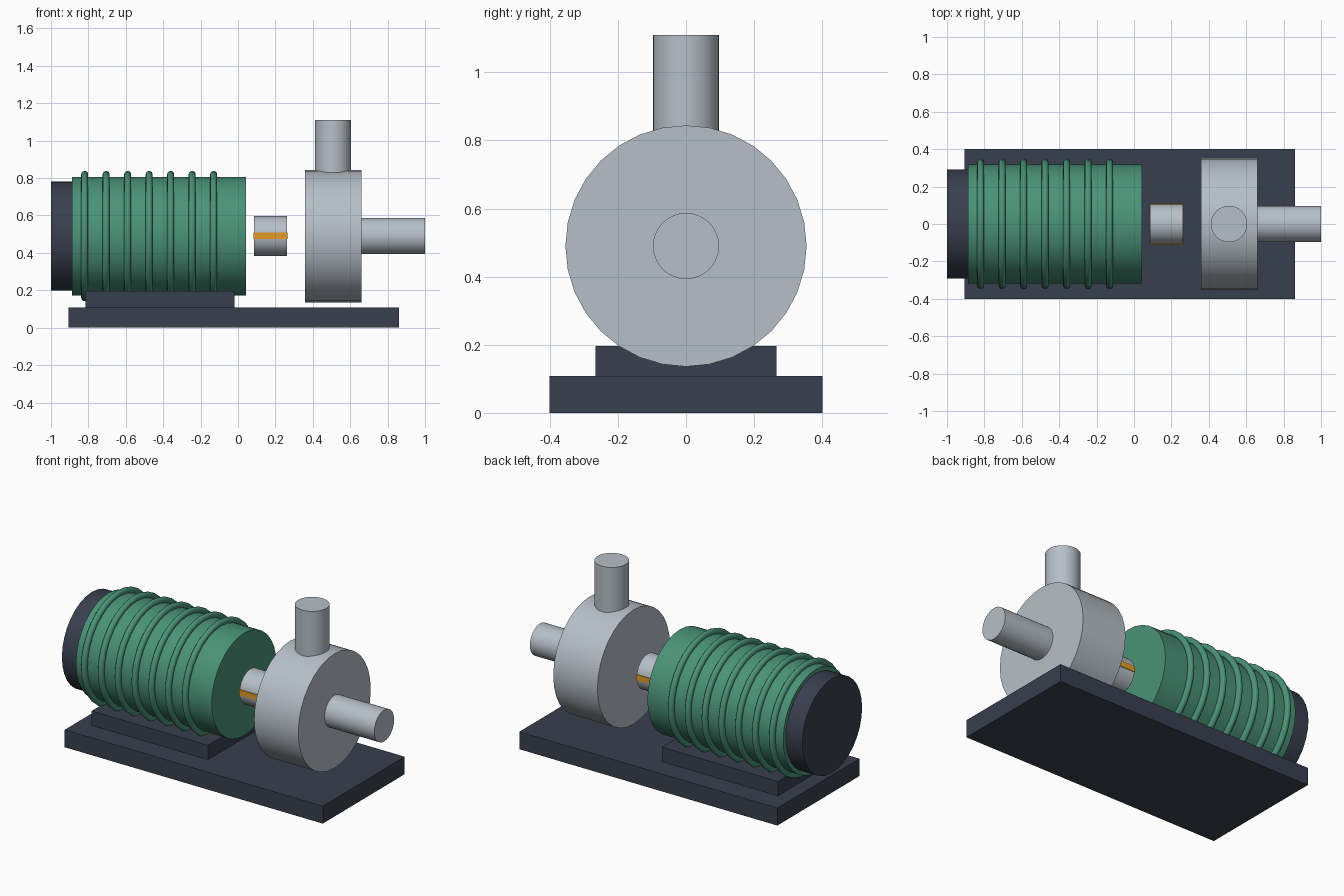
import bpy
import math

if "Cube" in bpy.data.objects:
    bpy.data.objects.remove(bpy.data.objects["Cube"])

AXIS_Z = 0.49
SIDES = 32


def material(name, r, g, b):
    m = bpy.data.materials.new(name)
    m.diffuse_color = (r, g, b, 1)
    m.use_nodes = True
    bsdf = next(n for n in m.node_tree.nodes if n.type == "BSDF_PRINCIPLED")
    bsdf.inputs["Base Color"].default_value = (r, g, b, 1)
    return m


green = material("motor green", 0.07, 0.29, 0.19)
dark = material("dark slate", 0.04, 0.05, 0.075)
steel = material("pale steel", 0.47, 0.52, 0.57)
orange = material("orange", 0.75, 0.33, 0.02)


def finish(name, mat, smooth=False):
    ob = bpy.context.object
    ob.name = name
    ob.data.materials.append(mat)
    if smooth:
        bpy.ops.object.shade_smooth_by_angle(angle=math.radians(35))
    return ob


def box(name, mat, x, y, z):
    """Box spanning the given (low, high) ranges."""
    spans = (x, y, z)
    bpy.ops.mesh.primitive_cube_add(size=1, location=[(a + b) / 2 for a, b in spans])
    bpy.context.object.scale = [b - a for a, b in spans]
    bpy.ops.object.transform_apply(location=False, rotation=False, scale=True)
    return finish(name, mat)


def barrel(name, mat, x0, x1, radius):
    """Cylinder lying along the drive axis."""
    bpy.ops.mesh.primitive_cylinder_add(
        vertices=SIDES, radius=radius, depth=x1 - x0,
        location=((x0 + x1) / 2, 0, AXIS_Z), rotation=(0, math.pi / 2, 0))
    return finish(name, mat, True)


# Base and motor cradle
box("base_plate", dark, (-0.905, 0.86), (-0.4, 0.4), (0, 0.108))
box("motor_cradle", dark, (-0.815, -0.02), (-0.265, 0.265), (0.108, 0.197))

# Motor with end cover and cooling ribs
barrel("motor_body", green, -0.887, 0.042, 0.317)
barrel("motor_end_cover", dark, -1.0, -0.887, 0.292)
for i in range(7):
    bpy.ops.mesh.primitive_torus_add(
        major_radius=0.33, minor_radius=0.0185, major_segments=SIDES, minor_segments=12,
        location=(-0.82 + 0.115 * i, 0, AXIS_Z), rotation=(0, math.pi / 2, 0))
    finish(f"cooling_rib_{i + 1}", green, True)

# Coupling with its key
barrel("coupling", steel, 0.085, 0.263, 0.107)
box("coupling_key", orange, (0.084, 0.264), (-0.109, 0.109), (0.475, 0.51))

# Pump casing, inlet and outlet
barrel("pump_casing", steel, 0.358, 0.66, 0.354)
barrel("inlet_pipe", steel, 0.64, 1.0, 0.097)
bpy.ops.mesh.primitive_cylinder_add(vertices=SIDES, radius=0.097, depth=0.33,
                                    location=(0.508, 0, 0.945))
finish("outlet_pipe", steel, True)
